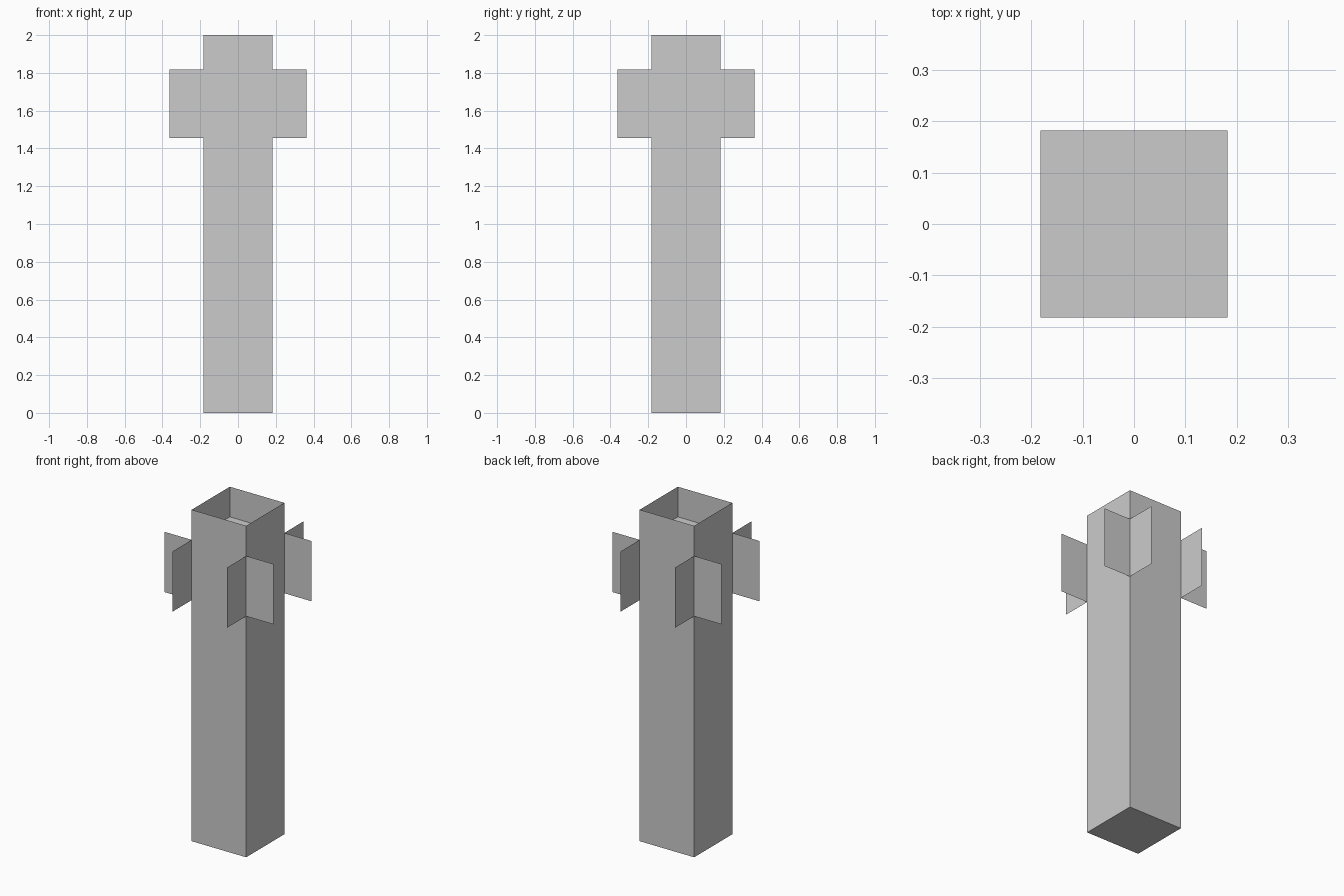
import bpy
import math
from mathutils import Matrix, Vector

if "Cube" in bpy.data.objects:
    bpy.data.objects.remove(bpy.data.objects["Cube"])

U = 2 / 11            # base unit: half the shaft width
TOP = 2.0
FIN_LOW, FIN_HIGH = 8 * U, 10 * U


def sheet_object(name, quads):
    """Make one object out of flat four-sided sheets."""
    verts = [v for quad in quads for v in quad]
    faces = [tuple(range(i, i + 4)) for i in range(0, len(verts), 4)]
    mesh = bpy.data.meshes.new(name)
    mesh.from_pydata(verts, [], faces)
    obj = bpy.data.objects.new(name, mesh)
    bpy.context.collection.objects.link(obj)
    return obj


def front_quad(x0, x1, z0, z1):
    """Upright sheet in the plane of the front wall, facing -y."""
    return [Vector(p) for p in ((x0, -U, z0), (x1, -U, z0), (x1, -U, z1), (x0, -U, z1))]


def level_quad(z, up):
    """Horizontal square filling the shaft."""
    quad = [Vector(p) for p in ((-U, -U, z), (U, -U, z), (U, U, z), (-U, U, z))]
    return quad if up else quad[::-1]


def around(quads):
    """Repeat sheets on all four sides."""
    turns = [Matrix.Rotation(i * math.pi / 2, 3, 'Z') for i in range(4)]
    return [[turn @ v for v in quad] for turn in turns for quad in quads]


# Shaft walls and closed underside; the top is open
sheet_object("shaft", around([front_quad(-U, U, 0, TOP)]) + [level_quad(0, False)])

# Recessed floor just inside the open top
sheet_object("recessed_floor", [level_quad(FIN_HIGH, True)])

# Thin fins continuing each wall past both of its corners
sheet_object("corner_fins", around([front_quad(-2 * U, -U, FIN_LOW, FIN_HIGH),
                                    front_quad(U, 2 * U, FIN_LOW, FIN_HIGH)]))
